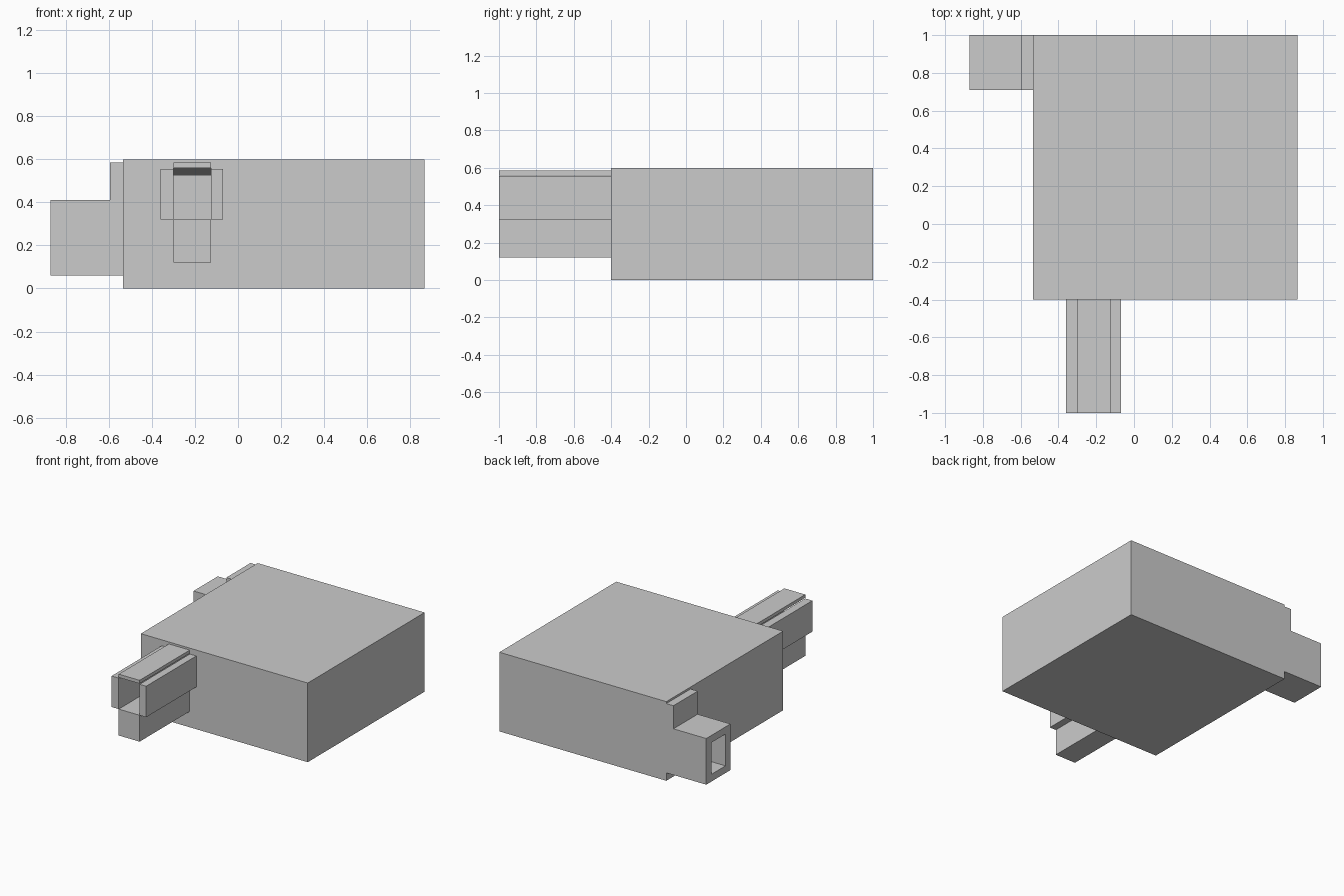
import bpy, bmesh

if "Cube" in bpy.data.objects:
    bpy.data.objects.remove(bpy.data.objects["Cube"])


def prism(name, profile, axis, a, b):
    """Extrude a 2D profile along x (profile is y,z) or y (profile is x,z)."""
    bm = bmesh.new()

    def point(p, d):
        return (d, p[0], p[1]) if axis == 'x' else (p[0], d, p[1])

    lo = [bm.verts.new(point(p, a)) for p in profile]
    hi = [bm.verts.new(point(p, b)) for p in profile]
    bm.faces.new(lo)
    bm.faces.new(hi[::-1])
    n = len(profile)
    for i in range(n):
        j = (i + 1) % n
        bm.faces.new((lo[i], hi[i], hi[j], lo[j]))
    bmesh.ops.recalc_face_normals(bm, faces=bm.faces)
    mesh = bpy.data.meshes.new(name)
    bm.to_mesh(mesh)
    bm.free()
    obj = bpy.data.objects.new(name, mesh)
    bpy.context.collection.objects.link(obj)
    return obj


def box(name, x, y, z):
    rect = [(x[0], z[0]), (x[1], z[0]), (x[1], z[1]), (x[0], z[1])]
    return prism(name, rect, 'y', *y)


def carve(target, cutter):
    mod = target.modifiers.new(cutter.name, 'BOOLEAN')
    mod.operation = 'DIFFERENCE'
    mod.solver = 'EXACT'
    mod.object = cutter
    cutter.hide_render = True
    cutter.hide_viewport = True


# Main block, carved by a descending passage that turns to the left exit
body = box("main_block", (-0.535, 0.865), (-0.4, 1), (0, 0.6))
ramp = [(-0.5, 0.32), (-0.5, 0.56), (-0.4, 0.56),
        (0.935, 0.525), (0.935, 0.13), (-0.4, 0.32)]
carve(body, prism("ramp_cutter", ramp, 'x', -0.30, -0.125))
carve(body, box("exit_cutter", (-0.7, -0.13), (0.77, 0.94), (0.115, 0.355)))

# Front corridor: thick floor, thin ceiling, two side walls
front = (-1, -0.4)
box("front_floor", (-0.30, -0.125), front, (0.12, 0.32))
box("front_ceiling", (-0.30, -0.125), front, (0.56, 0.585))
for side, x in (("left", (-0.36, -0.30)), ("right", (-0.125, -0.07))):
    box("front_wall_" + side, x, front, (0.32, 0.555))

# Left corridor: square tube
tube = box("left_corridor", (-0.87, -0.535), (0.71, 1), (0.06, 0.41))
carve(tube, box("tube_cutter", (-0.95, -0.45), (0.77, 0.94), (0.115, 0.355)))

# Raised collar where the left corridor meets the block
box("left_collar", (-0.595, -0.535), (0.71, 1), (0.41, 0.585))
